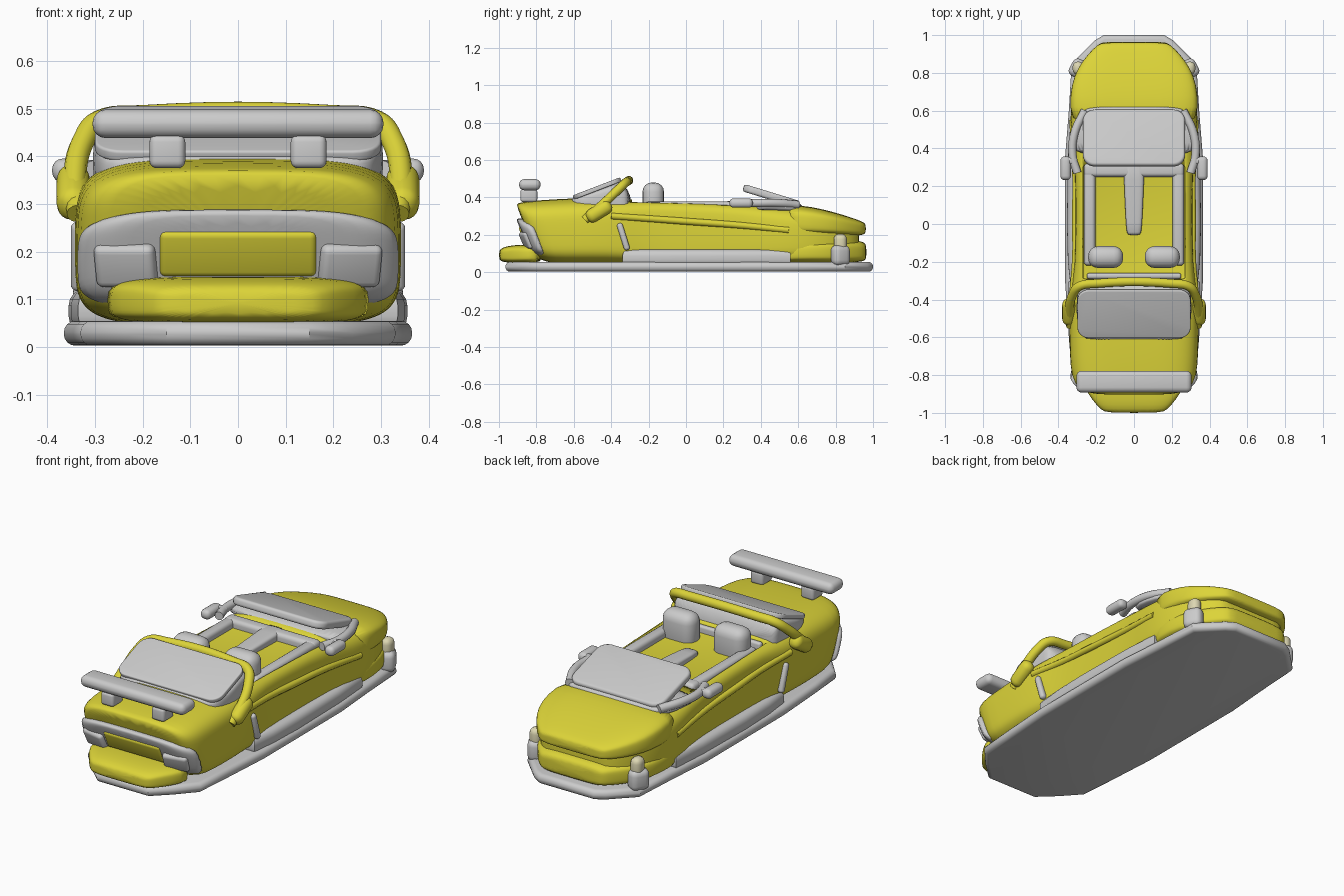
import bpy, bmesh, math


def mat(name, rgb):
    m = bpy.data.materials.new(name)
    m.diffuse_color = (*rgb, 1)
    return m


YELLOW = mat("yellow_paint", (0.72, 0.66, 0.04))
PALE = mat("pale_lamp", (0.72, 0.68, 0.45))


def finish(name, bm, color=None, angle=None):
    bmesh.ops.recalc_face_normals(bm, faces=bm.faces)
    me = bpy.data.meshes.new(name)
    bm.to_mesh(me)
    bm.free()
    me.shade_smooth()
    if angle:
        me.set_sharp_from_angle(angle=angle)
    ob = bpy.data.objects.new(name, me)
    bpy.context.collection.objects.link(ob)
    if color:
        me.materials.append(color)
    return ob


def loft(name, sections, color=None, n_ring=40):
    """Sections: (y, half_width, z_bottom, z_top, squareness, lean)."""
    bm = bmesh.new()
    rings = []
    for y, w, zb, zt, n, lean in sections:
        ring = []
        for i in range(n_ring):
            a = 2 * math.pi * i / n_ring
            c, s = math.cos(a), math.sin(a)
            e = 2 / (n if s > 0 else max(n, 5))
            x = w * math.copysign(abs(c) ** e, c)
            z = (zb + zt) / 2 + (zt - zb) / 2 * math.copysign(abs(s) ** e, s)
            ring.append(bm.verts.new((x, y + lean * (z - 0.2), z)))
        rings.append(ring)
    for a, b in zip(rings, rings[1:]):
        for i in range(n_ring):
            j = (i + 1) % n_ring
            bm.faces.new((a[i], a[j], b[j], b[i]))
    bm.faces.new(rings[0])
    bm.faces.new(rings[-1])
    ob = finish(name, bm, color)
    sub = ob.modifiers.new("smooth", "SUBSURF")
    sub.levels = sub.render_levels = 1
    return ob


def rbox(name, center, size, bevel, rot=(0, 0, 0), color=None):
    bm = bmesh.new()
    bmesh.ops.create_cube(bm, size=1)
    bmesh.ops.scale(bm, vec=size, verts=bm.verts)
    bmesh.ops.bevel(bm, geom=bm.edges[:], offset=min(bevel, min(size) * 0.48),
                    segments=4, profile=0.5, affect='EDGES')
    ob = finish(name, bm, color, math.radians(40))
    ob.location, ob.rotation_euler = center, rot
    return ob


def plate(name, outline, z0, z1, bevel, color=None):
    """Extrude an outline in the xy plane and round its rims."""
    bm = bmesh.new()
    f = bm.faces.new([bm.verts.new((x, y, z0)) for x, y in outline])
    ext = bmesh.ops.extrude_face_region(bm, geom=[f])
    top = [v for v in ext["geom"] if isinstance(v, bmesh.types.BMVert)]
    bmesh.ops.translate(bm, vec=(0, 0, z1 - z0), verts=top)
    rims = [e for e in bm.edges if abs(e.verts[0].co.z - e.verts[1].co.z) < 1e-6]
    bmesh.ops.bevel(bm, geom=rims, offset=bevel, segments=4, profile=0.5, affect='EDGES')
    return finish(name, bm, color, math.radians(40))


def round_rect(w, h, r, steps=6):
    pts = []
    for k, (sx, sy) in enumerate([(1, 1), (-1, 1), (-1, -1), (1, -1)]):
        for i in range(steps + 1):
            a = math.pi / 2 * (k + i / steps)
            pts.append((sx * (w - r) + r * math.cos(a), sy * (h - r) + r * math.sin(a)))
    return pts


def tube(name, pts, radius, color=None):
    cu = bpy.data.curves.new(name, "CURVE")
    cu.dimensions = "3D"
    cu.bevel_depth, cu.bevel_resolution, cu.use_fill_caps = radius, 4, True
    cu.resolution_u = 6
    sp = cu.splines.new("BEZIER")
    sp.bezier_points.add(len(pts) - 1)
    for bp, p in zip(sp.bezier_points, pts):
        bp.co = p
        bp.handle_left_type = bp.handle_right_type = "AUTO"
    ob = bpy.data.objects.new(name, cu)
    bpy.context.collection.objects.link(ob)
    if color:
        cu.materials.append(color)
    return ob


# Floor plate
half = [(0.16, 1.0), (0.21, 0.97), (0.33, 0.85), (0.345, 0.6), (0.365, 0.35), (0.365, -0.3),
        (0.345, -0.6), (0.33, -0.78), (0.24, -0.88), (0.15, -0.965)]
plate("floor_plate", half + [(-x, y) for x, y in reversed(half)], 0.003, 0.055, 0.024)

# Main body with a shallow open cockpit
body = loft("body", [
    (-0.845, 0.25, 0.08, 0.36, 4, -0.4), (-0.835, 0.3, 0.07, 0.37, 4, -0.4),
    (-0.78, 0.335, 0.05, 0.38, 4, -0.35), (-0.68, 0.34, 0.045, 0.39, 4, -0.2),
    (-0.5, 0.345, 0.045, 0.4, 4, 0), (-0.34, 0.335, 0.045, 0.39, 5, 0),
    (-0.22, 0.312, 0.045, 0.385, 7, 0), (0.0, 0.31, 0.045, 0.38, 7, 0),
    (0.32, 0.31, 0.045, 0.37, 6, 0), (0.5, 0.337, 0.045, 0.36, 4, 0),
    (0.62, 0.337, 0.045, 0.35, 4, 0), (0.74, 0.315, 0.05, 0.325, 4, 0),
    (0.85, 0.265, 0.06, 0.29, 4, 0), (0.92, 0.19, 0.08, 0.255, 4, 0),
    (0.925, 0.16, 0.09, 0.25, 4, 0)], YELLOW)
cutter = rbox("cockpit_cutter", (0, 0.01, 0.54), (0.54, 0.6, 0.4), 0.01)
cutter.hide_render = True
cutter.hide_set(True)
cut = body.modifiers.new("cockpit", "BOOLEAN")
cut.object, cut.operation = cutter, "DIFFERENCE"

# Nose: bonnet lip and lower bumper, rear bumper
loft("bonnet_lip", [
    (0.5, 0.325, 0.2, 0.355, 4, 0), (0.62, 0.342, 0.195, 0.36, 4, 0), (0.74, 0.332, 0.195, 0.335, 4, 0),
    (0.83, 0.297, 0.195, 0.31, 4, 0), (0.91, 0.235, 0.195, 0.284, 4, 0),
    (0.95, 0.19, 0.2, 0.268, 4, 0), (0.962, 0.165, 0.212, 0.255, 4, 0)], YELLOW)
loft("front_bumper", [
    (0.45, 0.32, 0.05, 0.15, 4, 0), (0.6, 0.338, 0.05, 0.175, 4, 0), (0.74, 0.328, 0.05, 0.175, 4, 0),
    (0.84, 0.285, 0.05, 0.172, 4, 0), (0.92, 0.222, 0.055, 0.17, 4, 0),
    (0.955, 0.185, 0.06, 0.16, 4, 0), (0.965, 0.16, 0.075, 0.14, 4, 0)], YELLOW)
loft("rear_bumper", [
    (-1.0, 0.145, 0.07, 0.115, 4, 0), (-0.985, 0.175, 0.055, 0.132, 4, 0), (-0.93, 0.222, 0.05, 0.145, 4, 0),
    (-0.86, 0.268, 0.05, 0.148, 4, 0), (-0.76, 0.3, 0.05, 0.148, 4, 0)], YELLOW)

# Rear fascia and centre panel
loft("rear_fascia", [
    (-0.872, 0.2, 0.12, 0.27, 3.5, -0.45), (-0.868, 0.26, 0.1, 0.285, 4, -0.45),
    (-0.85, 0.31, 0.09, 0.29, 4, -0.45), (-0.815, 0.342, 0.08, 0.285, 4, -0.4),
    (-0.78, 0.345, 0.08, 0.27, 4, -0.35)])
rbox("rear_panel", (0, -0.862, 0.198), (0.33, 0.03, 0.105), 0.014, (0.42, 0, 0), YELLOW)

# Rear window, its frame and the hoop
loft("rear_window_frame", [
    (-0.615, 0.24, 0.35, 0.395, 5, 0), (-0.6, 0.28, 0.34, 0.4, 5, 0), (-0.5, 0.305, 0.33, 0.44, 5, 0),
    (-0.42, 0.305, 0.31, 0.475, 5, 0), (-0.37, 0.3, 0.3, 0.485, 5, 0),
    (-0.33, 0.3, 0.3, 0.475, 5, 0), (-0.29, 0.29, 0.3, 0.4, 5, 0)])
glass = plate("rear_window", round_rect(0.3, 0.135, 0.06), -0.012, 0.012, 0.006)
glass.location, glass.rotation_euler = (0, -0.475, 0.448), (math.radians(21), 0, 0)
arc = [(0.2, -0.315, 0.484), (0.29, -0.33, 0.473), (0.325, -0.375, 0.43),
       (0.342, -0.46, 0.35), (0.335, -0.54, 0.28)]
tube("roof_hoop", [(-x, y, z) for x, y, z in reversed(arc)] + arc, 0.024, YELLOW)

# Spoiler
rbox("spoiler_wing", (0, -0.835, 0.468), (0.61, 0.115, 0.06), 0.028)

# Windscreen and cowl
loft("windscreen_cowl", [
    (0.36, 0.325, 0.33, 0.365, 4, 0), (0.42, 0.335, 0.33, 0.382, 4, 0), (0.54, 0.315, 0.325, 0.38, 4, 0),
    (0.6, 0.275, 0.32, 0.37, 4, 0), (0.625, 0.23, 0.32, 0.358, 4, 0)])
screen = plate("windscreen", round_rect(0.27, 0.155, 0.06), -0.02, 0.02, 0.014)
screen.location, screen.rotation_euler = (0, 0.455, 0.407), (math.radians(-17), 0, 0)

# Cockpit console and cross bars
loft("centre_console", [(-0.06, 0.035, 0.32, 0.36, 4, 0), (-0.04, 0.042, 0.32, 0.367, 4, 0),
                        (0.28, 0.055, 0.32, 0.383, 4, 0), (0.33, 0.055, 0.32, 0.383, 4, 0)])
rbox("dash_bar", (0, 0.285, 0.345), (0.53, 0.07, 0.07), 0.02)
rbox("rear_cockpit_bar", (0, -0.275, 0.34), (0.5, 0.03, 0.07), 0.012)

# Parts repeated on both sides
for s, side in ((-1, "left"), (1, "right")):
    rbox(f"seat_{side}", (s * 0.15, -0.175, 0.385), (0.185, 0.115, 0.19), 0.05)
    rbox(f"cockpit_rail_{side}", (s * 0.235, 0.04, 0.34), (0.06, 0.52, 0.075), 0.02)
    rbox(f"spoiler_post_{side}", (s * 0.148, -0.84, 0.41), (0.075, 0.09, 0.07), 0.015)
    rbox(f"rear_lamp_{side}", (s * 0.235, -0.85, 0.172), (0.13, 0.04, 0.095), 0.016, (0.42, 0, s * 0.22))
    rbox(f"side_vent_{side}", (s * 0.333, -0.335, 0.19), (0.035, 0.032, 0.15), 0.014, (0.3, 0, 0))
    # Flare at the hoop foot
    rbox(f"hoop_flare_{side}", (s * 0.345, -0.465, 0.325), (0.07, 0.15, 0.075), 0.033, (0.55, 0, 0), YELLOW)
    # Skirt and door crease
    skirt = [(0.25, -0.34), (0.335, -0.34), (0.35, -0.2), (0.355, 0.0), (0.35, 0.35), (0.335, 0.56), (0.25, 0.56)]
    plate(f"side_skirt_{side}", [(s * x, y) for x, y in skirt], 0.03, 0.122, 0.035)
    tube(f"door_crease_{side}", [(s * 0.328, -0.4, 0.3), (s * 0.31, -0.18, 0.285), (s * 0.31, 0.0, 0.272),
                                 (s * 0.31, 0.3, 0.25), (s * 0.325, 0.55, 0.225)], 0.018, YELLOW)
    # Windscreen arm and mirror
    tube(f"windscreen_arm_{side}", [(s * 0.26, 0.6, 0.36), (s * 0.315, 0.48, 0.37),
                                    (s * 0.325, 0.36, 0.37), (s * 0.3, 0.27, 0.37)], 0.022)
    rbox(f"mirror_arm_{side}", (s * 0.335, 0.335, 0.372), (0.07, 0.04, 0.035), 0.015)
    rbox(f"mirror_{side}", (s * 0.362, 0.295, 0.37), (0.055, 0.125, 0.05), 0.022)
    # Front corner lamp
    rbox(f"corner_lamp_base_{side}", (s * 0.3, 0.825, 0.09), (0.075, 0.1, 0.11), 0.03, (0, 0, s * 0.5))
    rbox(f"corner_lamp_{side}", (s * 0.295, 0.825, 0.15), (0.06, 0.07, 0.11), 0.028, color=PALE)
